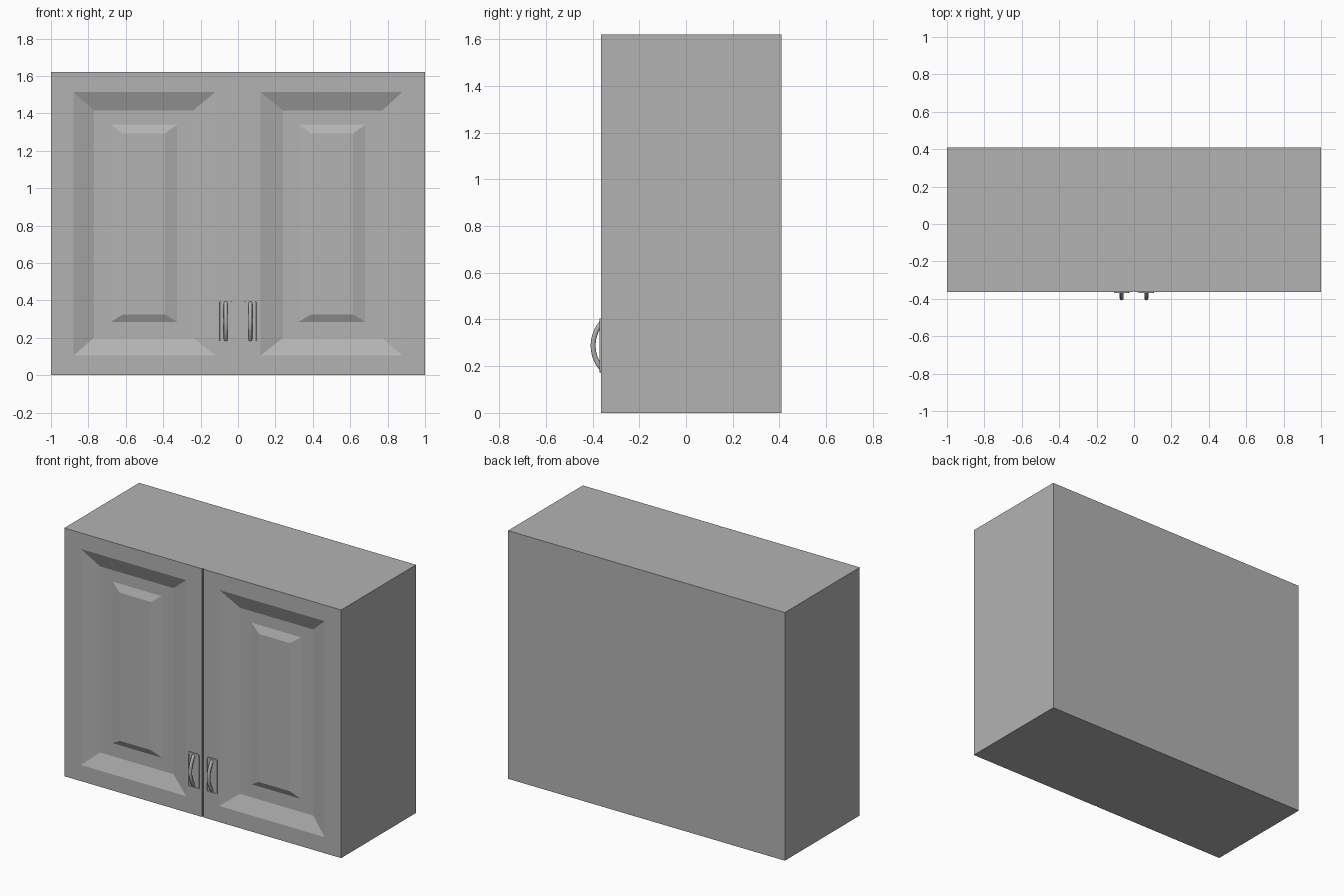
import bpy, bmesh, math
from mathutils import Matrix, Vector

if "Cube" in bpy.data.objects:
    bpy.data.objects.remove(bpy.data.objects["Cube"])

FRONT, BACK, HEIGHT, THICK = -0.364, 0.408, 1.62, 0.05

paint = bpy.data.materials.new("dark_grey")
paint.diffuse_color = (0.45, 0.45, 0.45, 1)
paint.use_nodes = True
paint.node_tree.nodes["Principled BSDF"].inputs["Base Color"].default_value = paint.diffuse_color


def finish(name, bm, smooth=False):
    me = bpy.data.meshes.new(name)
    bm.to_mesh(me)
    bm.free()
    me.materials.append(paint)
    ob = bpy.data.objects.new(name, me)
    bpy.context.collection.objects.link(ob)
    if smooth:
        bpy.context.view_layer.objects.active = ob
        ob.select_set(True)
        bpy.ops.object.shade_smooth_by_angle(angle=math.radians(35))
        ob.select_set(False)
    return ob


def box(bm, lo, hi):
    lo, hi = Vector(lo), Vector(hi)
    m = Matrix.Translation((lo + hi) / 2) @ Matrix.Diagonal((*(hi - lo), 1))
    return bmesh.ops.create_cube(bm, size=1, matrix=m)


# Cabinet body
bm = bmesh.new()
box(bm, (-1, FRONT + THICK, 0), (1, BACK, HEIGHT))
finish("cabinet_body", bm)

# Stile closing the narrow gap between the doors
bm = bmesh.new()
box(bm, (-0.004, FRONT + 0.008, 0), (0.004, FRONT + THICK, HEIGHT))
finish("centre_stile", bm)


# Door with sunken frame and raised centre: nested rectangles bridged together
def door(name, s):
    # each ring: x from outer side, x near centre, z low, z high, depth
    rings = [(1, 0.004, 0, HEIGHT, THICK),
             (1, 0.004, 0, HEIGHT, 0),
             (0.88, 0.12, 0.105, 1.515, 0),
             (0.77, 0.24, 0.2, 1.415, 0.042),
             (0.68, 0.325, 0.285, 1.34, 0.042),
             (0.615, 0.39, 0.325, 1.292, 0.022)]
    bm = bmesh.new()
    loops = []
    for a, b, z0, z1, d in rings:
        loops.append([bm.verts.new((s * x, FRONT + d, z))
                      for x, z in ((a, z0), (b, z0), (b, z1), (a, z1))])
    for p, q in zip(loops, loops[1:]):
        for i in range(4):
            j = (i + 1) % 4
            bm.faces.new((p[i], p[j], q[j], q[i]))
    bm.faces.new(loops[-1])
    back = bm.faces.new(loops[0])
    bmesh.ops.recalc_face_normals(bm, faces=bm.faces)
    bmesh.ops.delete(bm, geom=[back], context='FACES_ONLY')
    finish(name, bm)


# Rounded backplate with a shallow sunken middle
def plate(name, x):
    bm = bmesh.new()
    box(bm, (x - 0.042, FRONT - 0.006, 0.172), (x + 0.042, FRONT + 0.002, 0.404))
    edges = [e for e in bm.edges
             if abs(e.verts[0].co.y - e.verts[1].co.y) > 0.001]
    bmesh.ops.bevel(bm, geom=edges, offset=0.014, segments=4, profile=0.5,
                    affect='EDGES')
    face = min(bm.faces, key=lambda f: f.calc_center_median().y)
    bmesh.ops.inset_region(bm, faces=[face], thickness=0.01)
    bmesh.ops.inset_region(bm, faces=[face], thickness=0.001, depth=-0.004)
    finish(name, bm, True)


# Bowed round handle: circle swept along an arch
def handle(name, x):
    bm = bmesh.new()
    n, sides, zc, half, rise, r = 20, 12, 0.288, 0.1, 0.038, 0.0105
    rows = []
    radius = (half ** 2 + rise ** 2) / (2 * rise)
    span = math.asin(half / radius)
    cy = -0.408 + r + radius      # peak touches the foremost point
    for i in range(n + 1):
        a = span * (-1 + 2 * i / n)
        out = Vector((0, -math.cos(a), math.sin(a)))
        c = Vector((x, cy, zc)) + out * radius
        rows.append([bm.verts.new(c + r * (out * math.cos(u) + Vector((1, 0, 0)) * math.sin(u)))
                     for u in (2 * math.pi * k / sides for k in range(sides))])
    for p, q in zip(rows, rows[1:]):
        for k in range(sides):
            j = (k + 1) % sides
            bm.faces.new((p[k], p[j], q[j], q[k]))
    bm.faces.new(rows[0])
    bm.faces.new(rows[-1])
    bmesh.ops.recalc_face_normals(bm, faces=bm.faces)
    finish(name, bm, True)


for side, s in (("left", -1), ("right", 1)):
    door(side + "_door", s)
    plate(side + "_handle_plate", s * 0.066)
    handle(side + "_handle", s * 0.066)
